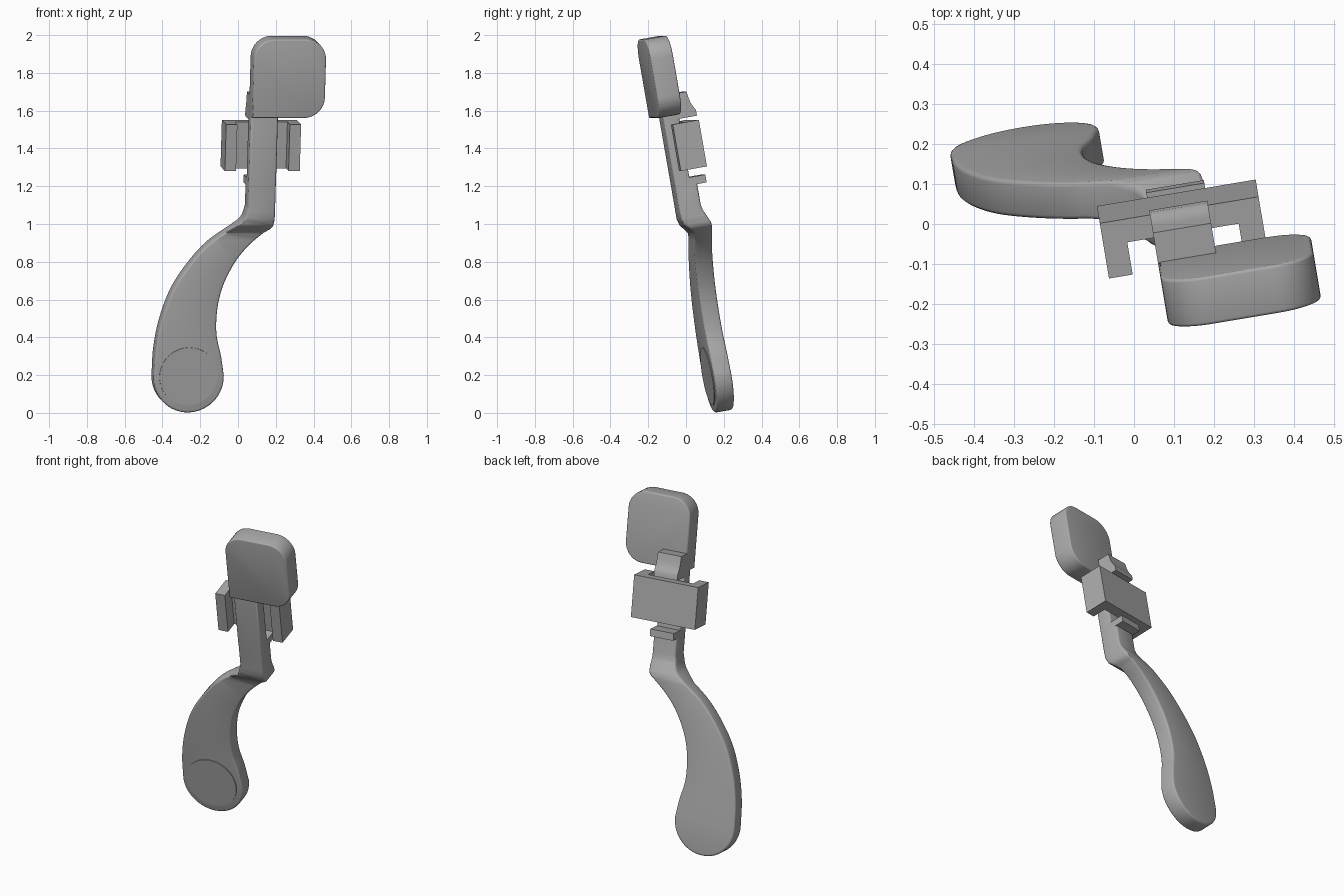
import bpy, bmesh, math
from mathutils import Matrix, Vector

cube = bpy.data.objects.get("Cube")
if cube:
    bpy.data.objects.remove(cube, do_unlink=True)

grey = bpy.data.materials.new("plain grey")
grey.use_nodes = True
grey.diffuse_color = (0.4, 0.4, 0.4, 1)
grey.node_tree.nodes["Principled BSDF"].inputs["Base Color"].default_value = (0.4, 0.4, 0.4, 1)

# The whole lever is turned and leans forward
POSE = Matrix.Rotation(math.radians(9.5), 4, "Z") @ Matrix.Rotation(math.radians(10), 4, "X")


def finish(name, bm):
    bmesh.ops.recalc_face_normals(bm, faces=bm.faces)
    mesh = bpy.data.meshes.new(name)
    bm.to_mesh(mesh)
    bm.free()
    mesh.transform(POSE)
    mesh.materials.append(grey)
    obj = bpy.data.objects.new(name, mesh)
    bpy.context.collection.objects.link(obj)
    bpy.ops.object.select_all(action="DESELECT")
    obj.select_set(True)
    bpy.context.view_layer.objects.active = obj
    bpy.ops.object.shade_smooth_by_angle(angle=math.radians(35))
    return obj


def prism(points, place, depth, round_edge=0):
    """Extrude a closed 2D profile along the vector depth, rounding both rims."""
    bm = bmesh.new()
    base = bm.faces.new([bm.verts.new(place(p, q)) for p, q in points])
    depth = Vector(depth)
    new = bmesh.ops.extrude_face_region(bm, geom=[base], use_keep_orig=True)["geom"]
    bmesh.ops.translate(bm, vec=depth, verts=[g for g in new if isinstance(g, bmesh.types.BMVert)])
    bmesh.ops.recalc_face_normals(bm, faces=bm.faces)
    if round_edge:
        axis = depth.normalized()
        rims = [e for e in bm.edges
                if abs((e.verts[1].co - e.verts[0].co).dot(axis)) < 1e-5]
        bmesh.ops.bevel(bm, geom=rims, offset=round_edge, segments=3,
                        profile=0.5, affect="EDGES")
    return bm


def spline(pts, steps=5):
    """Smooth curve through the points."""
    pts = [Vector(p) for p in pts]
    ext = [2 * pts[0] - pts[1]] + pts + [2 * pts[-1] - pts[-2]]
    out = []
    for a, b, c, d in zip(ext, ext[1:], ext[2:], ext[3:]):
        for i in range(steps):
            t = i / steps
            out.append(0.5 * (2 * b + (c - a) * t + (2 * a - 5 * b + 4 * c - d) * t * t
                              + (3 * b - a - 3 * c + d) * t ** 3))
    return out + [pts[-1]]


def arc(cx, cz, r, start, end, n=10):
    angles = [math.radians(start + (end - start) * i / n) for i in range(n + 1)]
    return [(cx + r * math.cos(t), cz + r * math.sin(t)) for t in angles]


def lerp_keys(keys, z):
    for (z0, y0), (z1, y1) in zip(keys, keys[1:]):
        if z <= z1:
            return y0 + (y1 - y0) * max(0, (z - z0) / (z1 - z0))
    return keys[-1][1]


def front_at(y):
    return lambda p, q: (p, y, q)


# Curved paddle and straight shaft in one piece, stepped forward at the neck
PAD_X, PAD_Z, PAD_R = -0.236, 0.155, 0.188
LEFT, RIGHT = 0.043, 0.19
right_side = spline([(-0.048, 0.165), (-0.066, 0.27), (-0.094, 0.39), (-0.093, 0.523),
                     (-0.067, 0.645), (-0.01, 0.767), (0.059, 0.858), (0.138, 0.93),
                     (0.18, 0.965), (RIGHT, 1.01)])
left_side = spline([(LEFT, 1.08), (0.022, 1.01), (-0.033, 0.96), (-0.151, 0.873),
                    (-0.25, 0.76), (-0.337, 0.62), (-0.393, 0.457), (-0.419, 0.305),
                    (PAD_X - PAD_R, 0.165)])
outline = (arc(PAD_X, PAD_Z, PAD_R, 180, 360, 32) + right_side
           + [(RIGHT, 1.58), (LEFT, 1.58)] + left_side)
front_keys = [(0.9, 0.19), (0.935, 0.183), (0.985, 0.135), (1.02, 0.122), (1.06, 0.12)]
back_keys = [(0.95, 0.285), (0.98, 0.278), (1.05, 0.245), (1.08, 0.24), (1.2, 0.24), (1.22, 0.205)]
THICK = 0.1
bm = prism(outline, front_at(0), (0, THICK, 0), 0.012)
for z, _ in front_keys + back_keys:
    bmesh.ops.bisect_plane(bm, geom=bm.verts[:] + bm.edges[:] + bm.faces[:],
                           plane_co=(0, 0, z), plane_no=(0, 0, 1))
bmesh.ops.triangulate(bm, faces=[f for f in bm.faces if len(f.verts) > 4])
for v in bm.verts:
    near, far = lerp_keys(front_keys, v.co.z), lerp_keys(back_keys, v.co.z)
    v.co.y = near + (far - near) * v.co.y / THICK
finish("paddle_and_shaft", bm)

# Round pad on the paddle front
finish("paddle_disc", prism(arc(PAD_X - 0.004, 0.163, 0.155, 0, 360, 64)[:-1],
                            front_at(0.185), (0, 0.02, 0)))

# Head block: three round corners, one square corner above the shaft
X0, X1, Z0, Z1, R = LEFT, 0.43, 1.572, 1.995, 0.11
head = ([(X0, Z0)] + arc(X1 - R, Z0 + R, R, -90, 0) + arc(X1 - R, Z1 - R, R, 0, 90)
        + arc(X0 + R, Z1 - R, R, 90, 180))
finish("head", prism(head, front_at(0.068), (0, 0.122, 0), 0.008))


# Snap hook and ledge on the shaft back, as side profiles
def side(p, q):
    return (LEFT, p, q)


WIDTH = (RIGHT - LEFT, 0, 0)
hook_slope = spline([(0.3, 1.575), (0.278, 1.62), (0.266, 1.68)], 4)
finish("snap_hook", prism([(0.15, 1.545), (0.3, 1.545)] + hook_slope + [(0.15, 1.68)], side, WIDTH))
finish("lower_ledge", prism([(0.16, 1.188), (0.29, 1.188), (0.29, 1.23), (0.16, 1.23)], side, WIDTH))

# Channel bracket: back plate with two forward legs
B0, B1, LEG, FRONT, INNER, BACK = -0.084, 0.318, 0.06, 0.143, 0.226, 0.285
channel = [(B0, BACK), (B0, FRONT), (B0 + LEG, FRONT), (B0 + LEG, INNER),
           (B1 - LEG, INNER), (B1 - LEG, FRONT), (B1, FRONT), (B1, BACK)]
finish("channel_bracket", prism(channel, lambda p, q: (p, q, 1.275), (0, 0, 0.25)))
